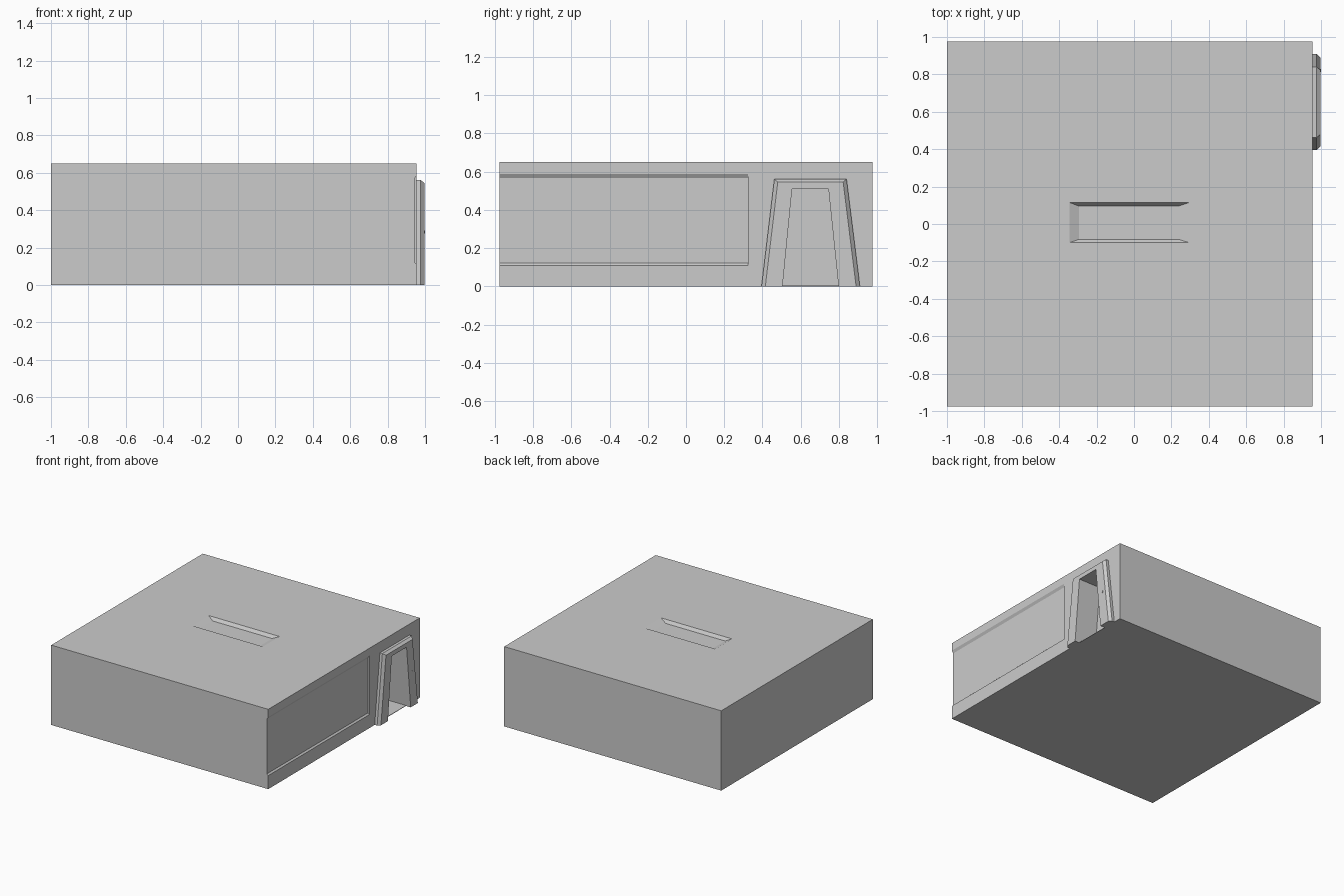
import bpy
import bmesh

if "Cube" in bpy.data.objects:
    bpy.data.objects.remove(bpy.data.objects["Cube"])


def loft(name, loops):
    """Solid skinned through matching loops of points, capped at both ends."""
    bm = bmesh.new()
    rings = [[bm.verts.new(p) for p in loop] for loop in loops]
    n = len(rings[0])
    for a, b in zip(rings, rings[1:]):
        for i in range(n):
            j = (i + 1) % n
            bm.faces.new((a[i], a[j], b[j], b[i]))
    bm.faces.new(rings[0][::-1])
    bm.faces.new(rings[-1])
    bmesh.ops.recalc_face_normals(bm, faces=bm.faces)
    mesh = bpy.data.meshes.new(name)
    bm.to_mesh(mesh)
    bm.free()
    obj = bpy.data.objects.new(name, mesh)
    bpy.context.collection.objects.link(obj)
    return obj


def rect(x0, x1, y0, y1, z):
    return [(x0, y0, z), (x1, y0, z), (x1, y1, z), (x0, y1, z)]


def carve(target, cutter):
    cutter.hide_render = True
    mod = target.modifiers.new("carve", 'BOOLEAN')
    mod.operation = 'DIFFERENCE'
    mod.solver = 'EXACT'
    mod.object = cutter
    bpy.context.view_layer.objects.active = target
    bpy.ops.object.modifier_apply(modifier=mod.name)
    bpy.data.objects.remove(cutter)


WALL = 0.955   # x of the right-hand wall
TOP = 0.65

# main block
body = loft("building_block", [rect(-1, WALL, -0.975, 0.975, 0),
                               rect(-1, WALL, -0.975, 0.975, TOP)])

# shallow sloped tray in the roof
carve(body, loft("roof_slot_cutter", [
    rect(-0.295, 0.24, -0.082, 0.096, TOP - 0.024),
    rect(-0.345, 0.295, -0.10, 0.115, TOP),
    rect(-0.345, 0.295, -0.10, 0.115, TOP + 0.05)]))

# long wall panel, open at the front corner
panel = [(1.0, 0.11), (WALL, 0.11), (0.943, 0.121),
         (0.943, 0.567), (WALL, 0.587), (1.0, 0.587)]
carve(body, loft("wall_panel_cutter",
                 [[(x, y, z) for x, z in panel] for y in (-1.1, 0.325)]))

# doorway recess
door = [(0.505, 0.004), (0.555, 0.51), (0.745, 0.51), (0.798, 0.004)]
carve(body, loft("doorway_cutter",
                 [[(x, y, z) for y, z in door] for x in (0.80, 1.05)]))

# door frame with a chamfered outer edge
inner = [(0.798, 0), (0.745, 0.51), (0.555, 0.51), (0.505, 0)]
outer = [(0.395, 0), (0.462, 0.561), (0.84, 0.561), (0.91, 0)]
inset = [(0.415, 0), (0.48, 0.545), (0.822, 0.545), (0.89, 0)]
loft("door_frame", [[(x, y, z) for y, z in edge + inner]
                    for x, edge in ((WALL, outer), (0.977, outer), (0.997, inset))])

# small door button
loft("door_button", [[(x, 0.812, 0.275), (x, 0.828, 0.275),
                      (x, 0.828, 0.291), (x, 0.812, 0.291)]
                     for x in (0.99, 1.0)])
